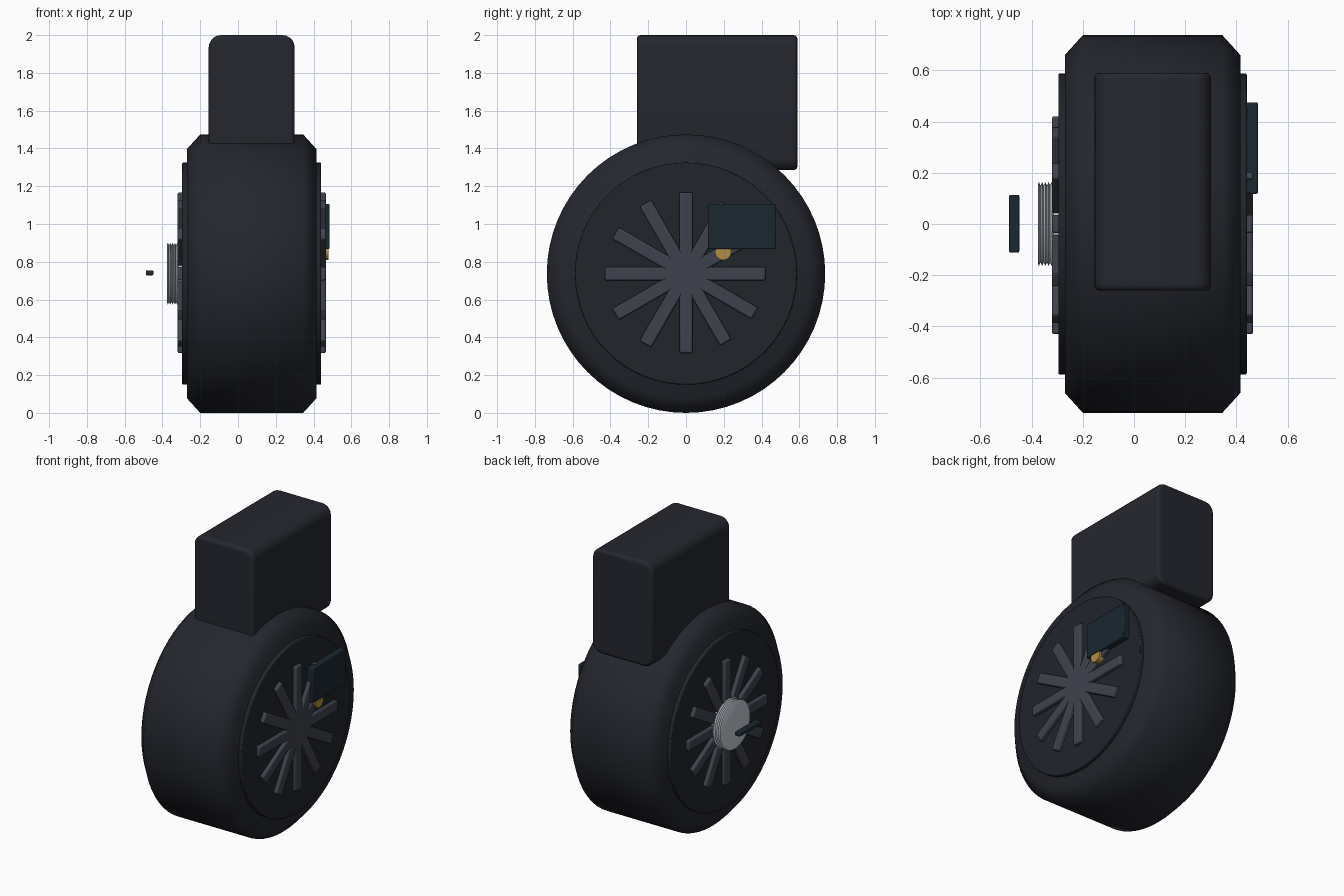
import bpy, bmesh, math
from mathutils import Matrix

if "Cube" in bpy.data.objects:
    bpy.data.objects.remove(bpy.data.objects["Cube"])

CZ = 0.737    # wheel axis height
MID = 0.0725  # wheel mid plane in x


def material(name, r, g, b):
    m = bpy.data.materials.new(name)
    m.diffuse_color = (r, g, b, 1)
    m.use_nodes = True
    m.node_tree.nodes["Principled BSDF"].inputs["Base Color"].default_value = m.diffuse_color
    return m


BODY = material("dark_shell", 0.018, 0.02, 0.028)
DISC = material("dark_disc", 0.015, 0.018, 0.024)
VANE = material("slate", 0.05, 0.055, 0.075)
SILVER = material("silver", 0.55, 0.6, 0.66)
NAVY = material("navy", 0.01, 0.02, 0.03)
GOLD = material("gold", 0.45, 0.27, 0.06)


def finish(bm, name, mat, bevel=0, segments=2, angle=40):
    bmesh.ops.recalc_face_normals(bm, faces=bm.faces)
    me = bpy.data.meshes.new(name)
    bm.to_mesh(me)
    bm.free()
    ob = bpy.data.objects.new(name, me)
    bpy.context.collection.objects.link(ob)
    me.materials.append(mat)
    bpy.ops.object.select_all(action='DESELECT')
    ob.select_set(True)
    bpy.context.view_layer.objects.active = ob
    bpy.ops.object.shade_smooth_by_angle(angle=math.radians(angle))
    if bevel:
        mod = ob.modifiers.new("bevel", 'BEVEL')
        mod.width, mod.segments = bevel, segments
        mod.limit_method, mod.angle_limit = 'ANGLE', math.radians(40)
    return ob


def lathe(name, profile, mat, y=0, z=CZ, n=64, angle=40, bevel=0):
    """Capped solid of (x, radius) points turned about an axis along x."""
    bm = bmesh.new()
    rings = [[bm.verts.new((x, y + r * math.cos(2 * math.pi * i / n),
                            z + r * math.sin(2 * math.pi * i / n)))
              for i in range(n)] for x, r in profile]
    for a, b in zip(rings, rings[1:]):
        for i in range(n):
            j = (i + 1) % n
            bm.faces.new((a[i], a[j], b[j], b[i]))
    bm.faces.new(rings[0])
    bm.faces.new(rings[-1])
    return finish(bm, name, mat, bevel, 2, angle)


def box(name, lo, hi, mat, bevel, turn=0):
    """Box from corner to corner, turned about the wheel axis."""
    bm = bmesh.new()
    size = [b - a for a, b in zip(lo, hi)]
    mid = [(a + b) / 2 for a, b in zip(lo, hi)]
    bmesh.ops.create_cube(bm, size=1, matrix=Matrix.Translation(mid) @ Matrix.Diagonal((*size, 1)))
    bmesh.ops.rotate(bm, cent=(0, 0, CZ), verts=bm.verts,
                     matrix=Matrix.Rotation(turn, 3, 'X'))
    return finish(bm, name, mat, bevel)


# Drum housing with chamfered rims
lathe("drum_housing", [(-0.27, 0.66), (-0.20, 0.737), (0.345, 0.737), (0.415, 0.66)],
      BODY, angle=55)

# Side discs and their radial vanes
for side, label in ((-1, "left"), (1, "right")):
    xs = sorted((MID + side * 0.25, MID + side * 0.368))
    lathe(label + "_disc", [(xs[0], 0.588), (xs[1], 0.588)], DISC, bevel=0.006)
    xs = sorted((MID + side * 0.34, MID + side * 0.393))
    for k in range(6):
        box(f"{label}_vane_{k + 1}", (xs[0], -0.035, CZ + 0.005 - 0.425),
            (xs[1], 0.035, CZ + 0.005 + 0.425), VANE, 0.008, k * math.pi / 6)

# Upper duct: rounded profile along y, with small end bevels
bm = bmesh.new()
R, pts = 0.065, []
for cx, cz, start in ((0.30 - R, 2 - R, 0), (-0.155 + R, 2 - R, 90),
                      (-0.155 + R, 1.285 + R, 180), (0.30 - R, 1.285 + R, 270)):
    for i in range(6):
        a = math.radians(start + 18 * i)
        pts.append((cx + R * math.cos(a), -0.26, cz + R * math.sin(a)))
face = bm.faces.new([bm.verts.new(p) for p in pts])
ext = bmesh.ops.extrude_face_region(bm, geom=[face])
bmesh.ops.translate(bm, vec=(0, 0.85, 0),
                    verts=[v for v in ext["geom"] if isinstance(v, bmesh.types.BMVert)])
# Extrusion leaves the starting face in place only when needed, so close any open end
loose = [e for e in bm.edges if e.is_boundary]
if loose:
    bmesh.ops.holes_fill(bm, edges=loose)
finish(bm, "upper_duct", BODY, 0.02, 3)

# Threaded silver collar with ridges
thread = [(-0.29, 0.15)]
for k in range(5):
    x = -0.315 - k * 0.0125
    thread += [(x, 0.15), (x - 0.006, 0.164)]
thread += [(-0.375, 0.155)]
lathe("threaded_collar", thread, SILVER, n=48, angle=30)

# Handle bar standing off the collar
box("handle_bar", (-0.488, -0.112, CZ - 0.009), (-0.448, 0.114, CZ + 0.018), NAVY, 0.006)

# Control panel and brass knob on the right side
box("control_panel", (0.435, 0.118, 0.867), (0.484, 0.475, 1.107), NAVY, 0.006)
lathe("brass_knob", [(0.43, 0.043), (0.48, 0.043)], GOLD, y=0.197, z=0.852, n=24)
